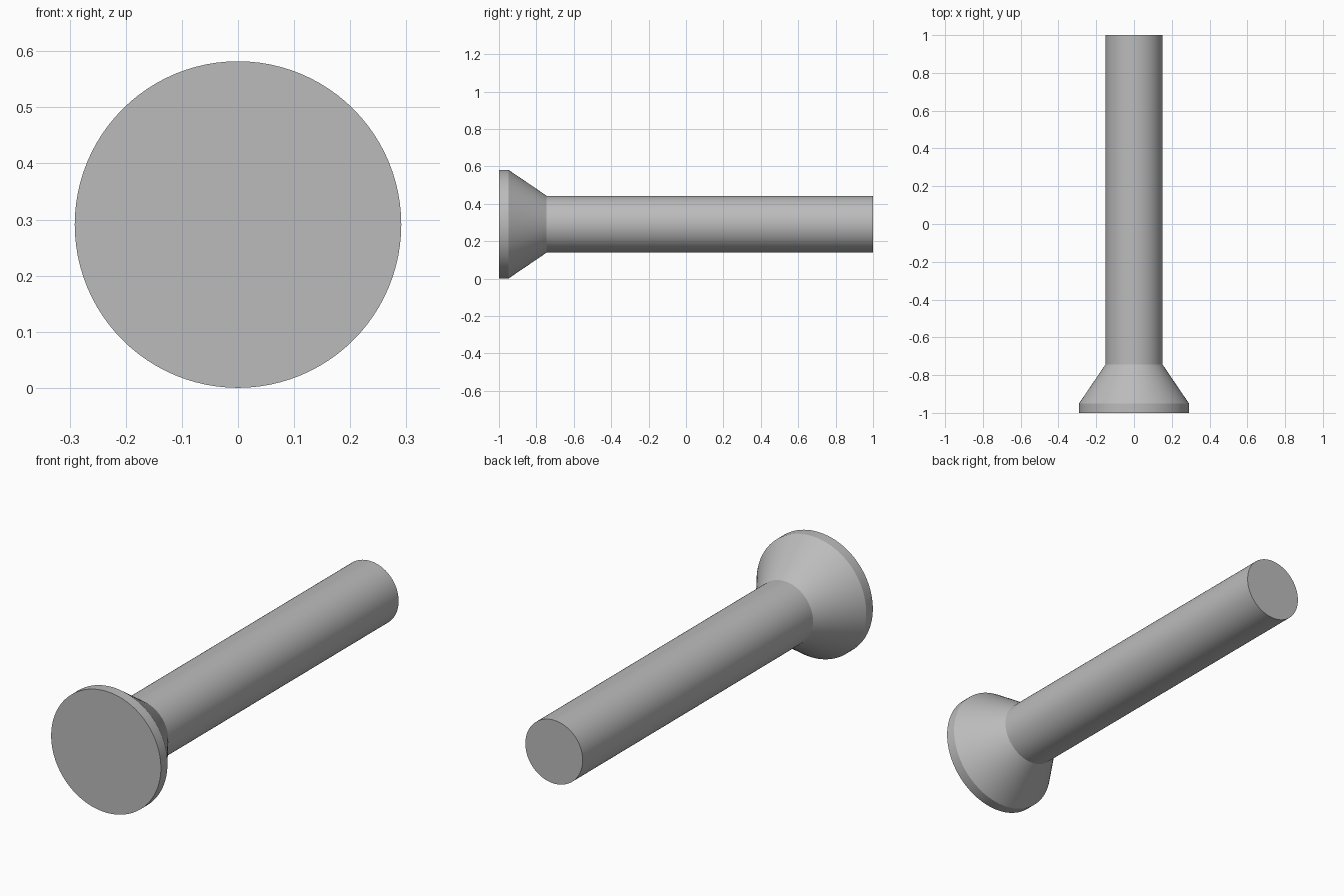
import bpy
import bmesh
import math
from mathutils import Matrix, Vector

cube = bpy.data.objects.get("Cube")
if cube:
    bpy.data.objects.remove(cube, do_unlink=True)

SEGMENTS = 96
HEAD_RADIUS = 0.291
SHAFT_RADIUS = 0.152

# One plain grey metal
metal = bpy.data.materials.new("grey_metal")
metal.use_nodes = True
grey = (0.5, 0.5, 0.5, 1)
metal.diffuse_color = grey
metal.node_tree.nodes["Principled BSDF"].inputs["Base Color"].default_value = grey

# Rivet outline as (radius, y): flat face, thin rim, conical neck, straight shank
profile = [
    (0, -1),
    (HEAD_RADIUS, -1),
    (HEAD_RADIUS, -0.95),
    (SHAFT_RADIUS, -0.745),
    (SHAFT_RADIUS, 1),
    (0, 1),
]

# Turn the outline around the long axis
bm = bmesh.new()
verts = [bm.verts.new((r, y, 0)) for r, y in profile]
edges = [bm.edges.new(pair) for pair in zip(verts, verts[1:])]
bmesh.ops.spin(bm, geom=verts + edges, cent=(0, 0, 0), axis=(0, 1, 0),
               angle=math.tau, steps=SEGMENTS, use_merge=False)
bmesh.ops.remove_doubles(bm, verts=bm.verts, dist=0.0001)
bmesh.ops.recalc_face_normals(bm, faces=bm.faces)
bmesh.ops.transform(bm, matrix=Matrix.Translation(Vector((0, 0, HEAD_RADIUS))),
                    verts=bm.verts)

mesh = bpy.data.meshes.new("countersunk_rivet")
bm.to_mesh(mesh)
bm.free()
mesh.materials.append(metal)
rivet = bpy.data.objects.new("countersunk_rivet", mesh)
bpy.context.collection.objects.link(rivet)

# Smooth sides with crisp edges
bpy.ops.object.select_all(action="DESELECT")
rivet.select_set(True)
bpy.context.view_layer.objects.active = rivet
bpy.ops.object.shade_smooth_by_angle(angle=math.radians(25))
